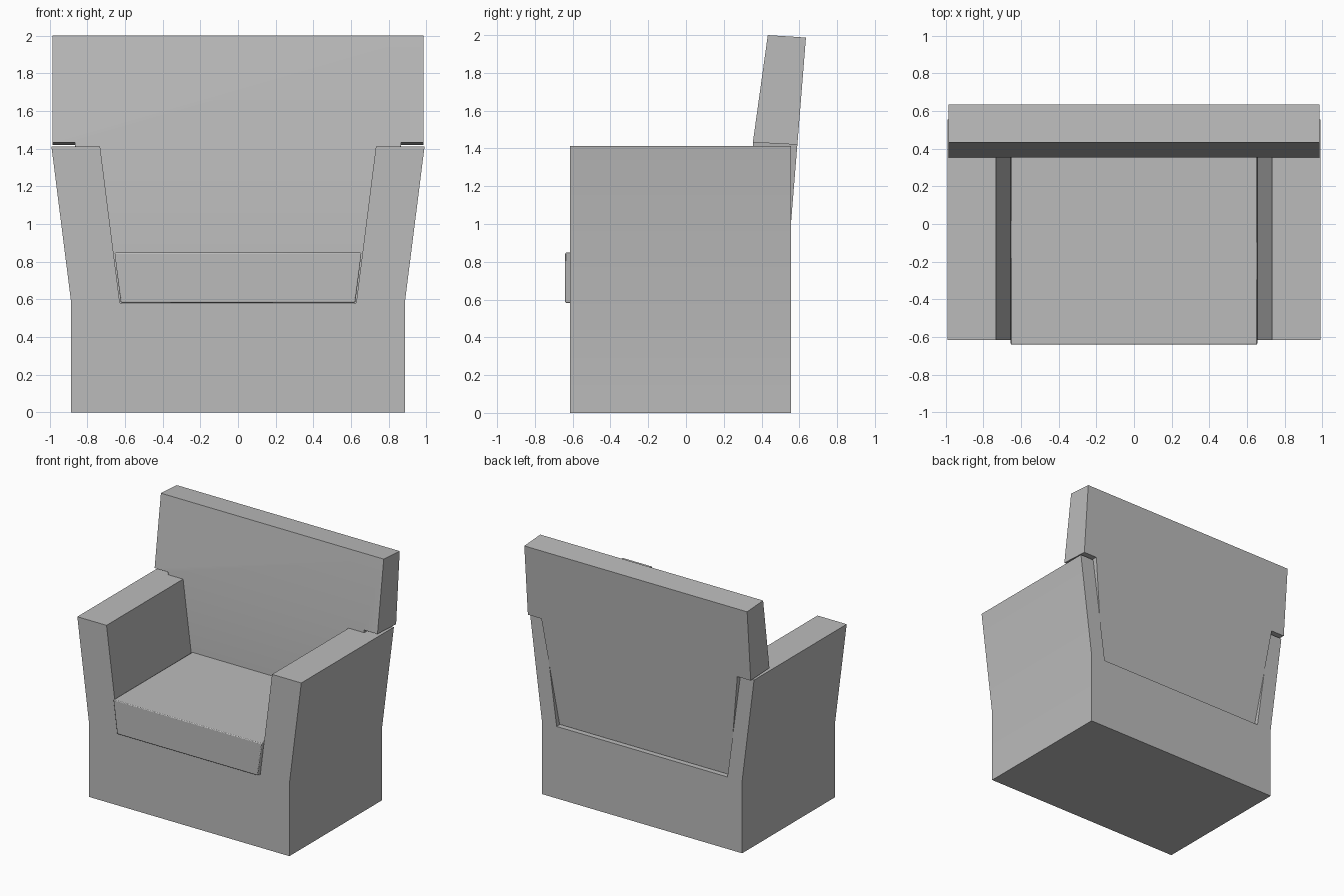
import bpy
import bmesh
import math

cube = bpy.data.objects.get("Cube")
if cube:
    bpy.data.objects.remove(cube, do_unlink=True)

grey = bpy.data.materials.new("grey_upholstery")
grey.use_nodes = True
colour = (0.5, 0.5, 0.5, 1)
grey.diffuse_color = colour
grey.node_tree.nodes["Principled BSDF"].inputs["Base Color"].default_value = colour


def mirrored(half):
    """Closed x-z outline from its +x half, listed from bottom to top."""
    return half + [(-x, z) for x, z in reversed(half)]


def solid(name, outline, front, back, panels=None):
    """Span an x-z outline between the depths front(z) and back(z)."""
    bm = bmesh.new()
    n = len(outline)
    panels = panels or [range(n)]
    a = [bm.verts.new((x, front(z), z)) for x, z in outline]
    b = [bm.verts.new((x, back(z), z)) for x, z in outline]
    for p in panels:
        bm.faces.new([a[i] for i in p])
        bm.faces.new([b[i] for i in reversed(p)])
    for i in range(n):
        j = (i + 1) % n
        bm.faces.new((a[j], a[i], b[i], b[j]))
    bmesh.ops.recalc_face_normals(bm, faces=bm.faces)
    mesh = bpy.data.meshes.new(name)
    bm.to_mesh(mesh)
    bm.free()
    mesh.materials.append(grey)
    obj = bpy.data.objects.new(name, mesh)
    bpy.context.collection.objects.link(obj)
    return obj


def flat(y):
    return lambda z: y


# Base and arms in one U-shaped body
right_half = [(0.885, 0), (0.885, 0.58), (0.99, 1.412), (0.732, 1.412), (0.627, 0.58)]
body = solid("base_and_arms", mirrored(right_half), flat(-0.615), flat(0.555))

# Rear recess that receives the backrest
recess = solid("recess_cutter", mirrored([(0.755, 0.575), (0.895, 1.6)]),
               flat(0.352), flat(0.8))
recess.hide_render = True
recess.hide_viewport = True
cut = body.modifiers.new("recess", "BOOLEAN")
cut.operation = "DIFFERENCE"
cut.solver = "EXACT"
cut.object = recess

# Seat cushion
seat = solid("seat_cushion", mirrored([(0.622, 0.582), (0.655, 0.848)]),
             flat(-0.64), flat(0.36))
bevel = seat.modifiers.new("soft_edges", "BEVEL")
bevel.width = 0.006
bevel.segments = 2


# Backrest: a stem between the arms, widening above them and leaning back
def back_front(z):
    return 0.354 + max(0, z - 1.435) * 0.14


def back_rear(z):
    return 0.635 - (2 - z) * 0.08


stem_and_wings = [(0.752, 0.58), (0.866, 1.432), (0.985, 1.432), (0.985, 2)]
backrest = solid("backrest", mirrored(stem_and_wings), back_front, back_rear,
                 panels=[[0, 1, 6, 7], [1, 2, 3, 4, 5, 6]])
# Slope the top edge slightly down towards the rear
for v in backrest.data.vertices:
    if v.co.z > 1.9 and v.co.y > 0.5:
        v.co.z -= 0.013
    elif 1.4 < v.co.z < 1.5 and v.co.y > 0.5:
        v.co.z -= 0.012

# Smooth shading with sharp edges kept
bpy.ops.object.select_all(action="DESELECT")
for obj in (body, seat, backrest):
    obj.select_set(True)
bpy.context.view_layer.objects.active = body
bpy.ops.object.shade_smooth_by_angle(angle=math.radians(30))
